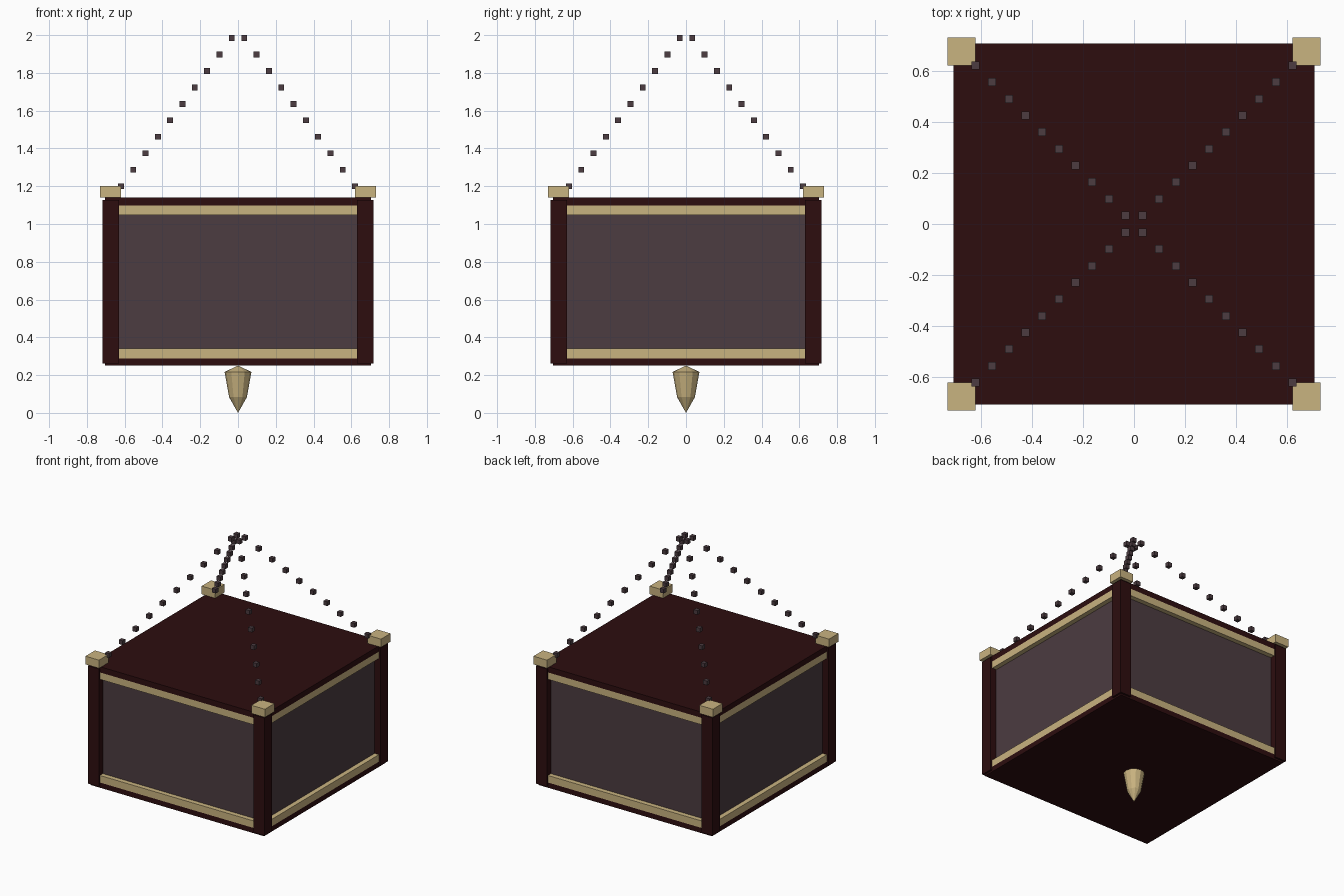
import bpy, bmesh, math
from mathutils import Matrix, Vector

if "Cube" in bpy.data.objects:
    bpy.data.objects.remove(bpy.data.objects["Cube"])


def material(name, rgb):
    m = bpy.data.materials.new(name)
    lin = [(c / 255 / 12.92) if c < 11 else ((c / 255 + 0.055) / 1.055) ** 2.4 for c in rgb]
    m.diffuse_color = (*lin, 1)
    m.use_nodes = True
    m.node_tree.nodes["Principled BSDF"].inputs["Base Color"].default_value = m.diffuse_color
    return m


WOOD = material("dark red wood", (45, 13, 15))
GOLD = material("pale gold", (201, 179, 128))
GREY = material("plum grey", (76, 60, 65))


def make(name, bm, mat):
    mesh = bpy.data.meshes.new(name)
    bmesh.ops.recalc_face_normals(bm, faces=bm.faces)
    bm.to_mesh(mesh)
    bm.free()
    mesh.materials.append(mat)
    ob = bpy.data.objects.new(name, mesh)
    bpy.context.collection.objects.link(ob)
    return ob


def boxes(name, items, mat):
    """One object from (centre, size, turn about z) boxes."""
    bm = bmesh.new()
    for centre, size, turn in items:
        bmesh.ops.create_cube(bm, size=1, matrix=Matrix.Rotation(turn, 4, 'Z')
                              @ Matrix.Translation(centre) @ Matrix.Diagonal((*size, 1)))
    return make(name, bm, mat)


def slab(name, z0, z1, half, mat):
    return boxes(name, [((0, 0, (z0 + z1) / 2), (2 * half, 2 * half, z1 - z0), 0)], mat)


QUARTERS = [i * math.pi / 2 for i in range(4)]

# Roof and floor slabs
slab("roof_slab", 1.098, 1.14, 0.705, WOOD)
slab("floor_slab", 0.25, 0.288, 0.705, WOOD)

# Corner posts and gold caps
boxes("corner_posts", [((0.674, 0.674, 0.695), (0.088, 0.088, 0.866), t) for t in QUARTERS], WOOD)
boxes("corner_caps", [((0.675, 0.675, 1.17), (0.11, 0.11, 0.06), t) for t in QUARTERS], GOLD)

# Recessed side panels and the gold rails above and below them
boxes("side_panels", [((0, -0.66, 0.693), (1.28, 0.02, 0.81), t) for t in QUARTERS], GREY)
for name, z in (("upper_rails", 1.073), ("lower_rails", 0.314)):
    boxes(name, [((0, -0.675, z), (1.27, 0.06, 0.052), t) for t in QUARTERS], GOLD)

# Four chains of small links rising to the hanging point
low, high = Vector((0.62, 0.62, 1.20)), Vector((0.033, 0.033, 1.985))
boxes("hanging_chains", [(low.lerp(high, i / 9), (0.031,) * 3, t)
                         for t in QUARTERS for i in range(10)], GREY)

# Faceted finial under the floor, turned from a profile
bm = bmesh.new()
profile = [(0, 0.25), (0.071, 0.217), (0.047, 0.083), (0, 0.0)]
verts = [bm.verts.new((r, 0, z)) for r, z in profile]
edges = [bm.edges.new(pair) for pair in zip(verts, verts[1:])]
bmesh.ops.spin(bm, geom=verts + edges, cent=(0, 0, 0), axis=(0, 0, 1),
               angle=math.tau, steps=12, use_duplicate=False)
bmesh.ops.remove_doubles(bm, verts=bm.verts, dist=0.0005)
make("finial", bm, GOLD)
